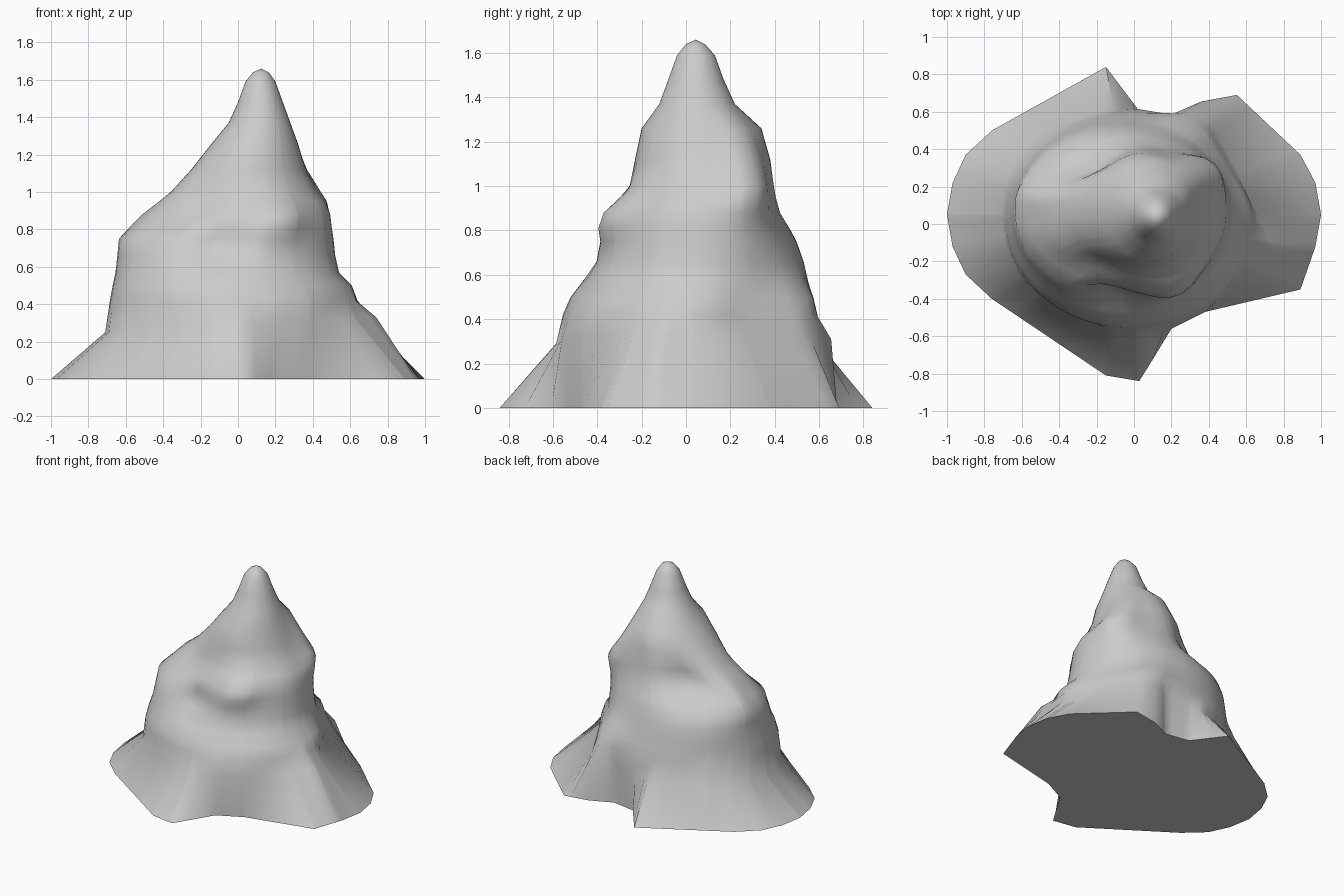
import bpy, bmesh, math
from math import cos, sin, radians, tau, pi, exp, atan2

if "Cube" in bpy.data.objects:
    bpy.data.objects.remove(bpy.data.objects["Cube"])

CX, CY = 0.0, 0.03   # pole from which the outlines are sampled

# ground outline and the shoulder outline where the skirt meets the body
BASE = [(-1, .05), (-.97, -.12), (-.9, -.27), (-.76, -.4), (-.15, -.81), (.03, -.84),
        (.2, -.56), (.38, -.47), (.89, -.35), (.97, -.12), (1, .05), (.97, .22),
        (.89, .37), (.55, .69), (.36, .655), (.2, .585), (.02, .615), (-.15, .84),
        (-.76, .5), (-.9, .37), (-.97, .22)]
SHOULDER = [(-.71, .05), (-.69, -.12), (-.62, -.27), (-.49, -.4), (-.3, -.5), (-.12, -.57),
            (.02, -.585), (.2, -.56), (.38, -.47), (.74, -.12), (.54, .3), (.36, .655),
            (.2, .585), (.02, .615), (-.2, .6), (-.49, .5), (-.62, .37), (-.69, .22)]
# body rings: z, x min, x max, y min, y max
RINGS = [(.42, -.685, .64, -.555, .59), (.5, -.67, .61, -.52, .57), (.57, -.655, .54, -.47, .55),
         (.66, -.645, .52, -.43, .53), (.75, -.635, .51, -.40, .5), (.81, -.57, .5, -.38, .47),
         (.88, -.5, .49, -.35, .43), (.95, -.42, .46, -.3, .41), (1.0, -.36, .42, -.26, .4),
         (1.12, -.25, .36, -.23, .38), (1.26, -.14, .32, -.2, .34), (1.37, -.05, .28, -.12, .22),
         (1.48, 0, .24, -.08, .17), (1.59, .04, .2, -.04, .13), (1.64, .08, .165, 0, .085)]
# lobes and bites: direction, angular width, z, height, amount
BUMPS = [(36, 20, 1.0, .17, .09), (-96, 16, .71, .08, -.1), (-122, 28, .89, .11, -.08),
         (-62, 16, .85, .1, .07), (126, 24, .91, .12, -.09), (166, 10, .85, .1, .03),
         (62, 14, .46, .12, .06), (28, 16, .46, .08, -.04)]


def ray(outline, a):
    """Point where a ray from the pole at angle a crosses the outline."""
    dx, dy = cos(a), sin(a)
    best = 0
    for (x1, y1), (x2, y2) in zip(outline, outline[1:] + outline[:1]):
        ex, ey, px, py = x2 - x1, y2 - y1, x1 - CX, y1 - CY
        d = dx * ey - dy * ex
        if abs(d) < 1e-9:
            continue
        t, s = (px * ey - py * ex) / d, (px * dy - py * dx) / d
        if t > 0 and -1e-5 <= s <= 1 + 1e-5:
            best = max(best, t)
    return CX + best * dx, CY + best * dy


def body(ring, a):
    z, x0, x1, y0, y1 = ring
    off = 0
    for ang, wid, bz, bh, amt in BUMPS:
        da = (a - radians(ang) + pi) % tau - pi
        off += amt * exp(-(da / radians(wid)) ** 2 - ((z - bz) / bh) ** 2)
    return ((x0 + x1) / 2 + ((x1 - x0) / 2 + off) * cos(a),
            (y0 + y1) / 2 + ((y1 - y0) / 2 + off) * sin(a), z)


# sample directions: even spacing plus every outline corner
angles = sorted([i * tau / 48 for i in range(48)] +
                [atan2(y - CY, x - CX) % tau for x, y in BASE + SHOULDER])
angles = [a for i, a in enumerate(angles) if i == 0 or a - angles[i - 1] > .004]

bm = bmesh.new()
loops = [[bm.verts.new((*ray(BASE, a), 0)) for a in angles],
         [bm.verts.new((*ray(SHOULDER, a), .29 + .04 * cos(a))) for a in angles]]
loops += [[bm.verts.new(body(r, a)) for a in angles] for r in RINGS]
for lo, hi in zip(loops, loops[1:]):
    for i in range(len(angles)):
        j = (i + 1) % len(angles)
        bm.faces.new((lo[i], lo[j], hi[j], hi[i]))
# rounded tip and flat underside
tip = bm.verts.new((.125, .045, 1.66))
for i in range(len(angles)):
    bm.faces.new((loops[-1][i], loops[-1][(i + 1) % len(angles)], tip))
bm.faces.new(loops[0][::-1])
bmesh.ops.remove_doubles(bm, verts=bm.verts, dist=.0005)
bmesh.ops.recalc_face_normals(bm, faces=bm.faces)

mesh = bpy.data.meshes.new("rock_mound")
bm.to_mesh(mesh)
bm.free()
rock = bpy.data.objects.new("rock_mound", mesh)
bpy.context.collection.objects.link(rock)
bpy.context.view_layer.objects.active = rock
rock.select_set(True)
bpy.ops.object.shade_smooth_by_angle(angle=radians(50))
